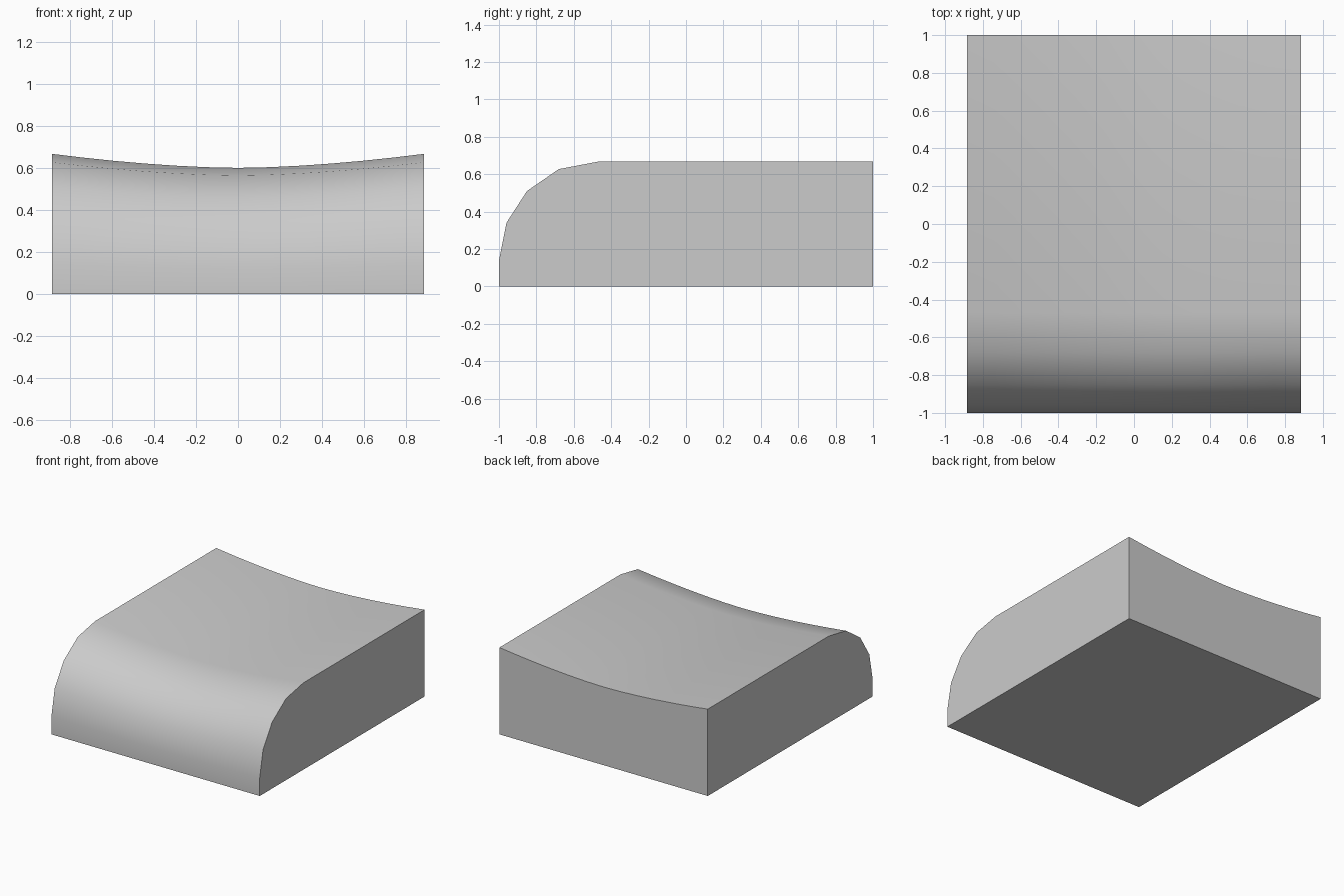
import bpy, bmesh, math

if "Cube" in bpy.data.objects:
    bpy.data.objects.remove(bpy.data.objects["Cube"])

HALF_W = 0.885
SEGMENTS = 12
# Side profile (y, z): bottom front, rounded front edge, flat top, back
PROFILE = [(-1, 0), (-1, 0.14), (-0.96, 0.34), (-0.85, 0.51),
           (-0.68, 0.627), (-0.47, 0.667), (1, 0.667), (1, 0)]


def sag(x):
    # Height factor: lowest in the middle, full height at both sides
    return 0.9 + 0.1 * abs(x / HALF_W) ** 1.7


# Saddle block: profile repeated across the width, with dished top
bm = bmesh.new()
rings = []
for i in range(SEGMENTS + 1):
    x = -HALF_W + 2 * HALF_W * i / SEGMENTS
    rings.append([bm.verts.new((x, y, z * sag(x))) for y, z in PROFILE])
n = len(PROFILE)
for a, b in zip(rings, rings[1:]):
    for j in range(n):
        k = (j + 1) % n
        bm.faces.new((a[j], a[k], b[k], b[j]))

# Flat side walls
bm.faces.new(rings[0])
bm.faces.new(rings[-1])
bmesh.ops.recalc_face_normals(bm, faces=bm.faces)

mesh = bpy.data.meshes.new("dished_block")
bm.to_mesh(mesh)
bm.free()
block = bpy.data.objects.new("dished_block", mesh)
bpy.context.collection.objects.link(block)

# Smooth the rounded front and dished top, keep the box edges sharp
bpy.context.view_layer.objects.active = block
block.select_set(True)
bpy.ops.object.shade_smooth_by_angle(angle=math.radians(40))
